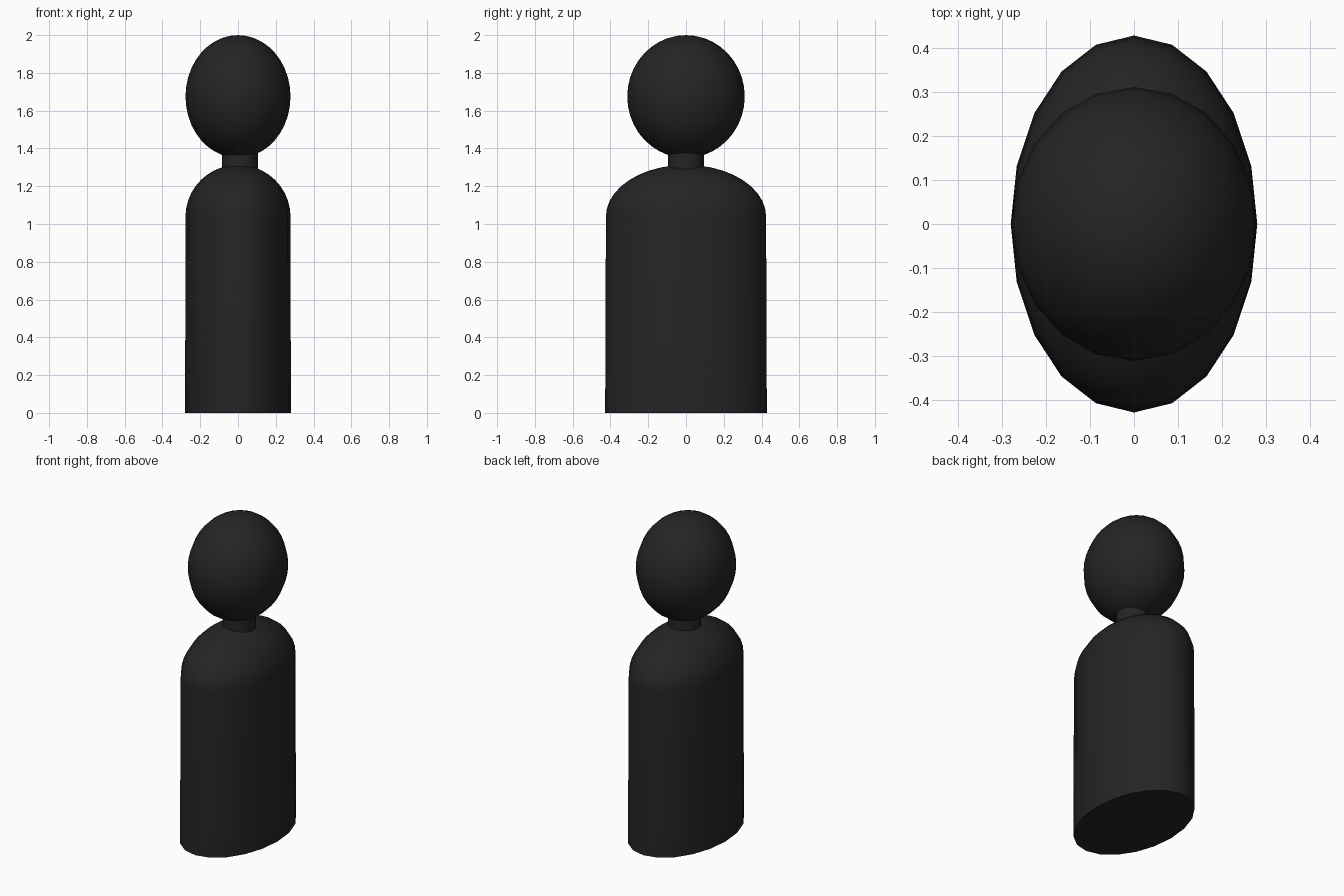
import bpy, bmesh
from math import sin, cos, pi, radians

if "Cube" in bpy.data.objects:
    bpy.data.objects.remove(bpy.data.objects["Cube"])

SIDES = 20

dark = bpy.data.materials.new("dark_plastic")
dark.diffuse_color = (0.018, 0.018, 0.018, 1)
dark.use_nodes = True
dark.node_tree.nodes["Principled BSDF"].inputs["Base Color"].default_value = dark.diffuse_color


def lathe(name, rings, bottom=None, top=None, center=(0, 0)):
    """Stack elliptical rings (rx, ry, z); close each end with a pole or a cap."""
    bm = bmesh.new()
    cx, cy = center
    loops = []
    for rx, ry, z in rings:
        loops.append([bm.verts.new((cx + rx * cos(2 * pi * i / SIDES),
                                    cy + ry * sin(2 * pi * i / SIDES), z))
                      for i in range(SIDES)])
    for a, b in zip(loops, loops[1:]):
        for i in range(SIDES):
            j = (i + 1) % SIDES
            bm.faces.new((a[i], a[j], b[j], b[i]))
    for loop, pole in ((loops[0], bottom), (loops[-1], top)):
        if pole is None:
            bm.faces.new(loop)
        else:
            tip = bm.verts.new((cx, cy, pole))
            for i in range(SIDES):
                bm.faces.new((loop[i], loop[(i + 1) % SIDES], tip))
    bmesh.ops.recalc_face_normals(bm, faces=bm.faces)
    mesh = bpy.data.meshes.new(name)
    bm.to_mesh(mesh)
    bm.free()
    mesh.materials.append(dark)
    obj = bpy.data.objects.new(name, mesh)
    bpy.context.collection.objects.link(obj)
    bpy.ops.object.select_all(action='DESELECT')
    obj.select_set(True)
    bpy.context.view_layer.objects.active = obj
    bpy.ops.object.shade_smooth_by_angle(angle=radians(50))
    return obj


# Body: nearly straight oval column with a domed shoulder
DOME = 10
body = [(0.28, 0.428, 0)]
for k in range(DOME):
    t = k * pi / 2 / DOME
    body.append((0.278 * cos(t), 0.424 * cos(t), 1.04 + 0.273 * sin(t)))
lathe("body", body, top=1.313)

# Neck: short cylinder, slightly off centre
lathe("neck", [(0.095, 0.095, 1.27), (0.095, 0.095, 1.39)], center=(0.01, 0))

# Head: egg-shaped ellipsoid
RINGS = 20
head = [(0.278 * sin(pi * k / RINGS), 0.311 * sin(pi * k / RINGS),
         1.675 - 0.325 * cos(pi * k / RINGS)) for k in range(1, RINGS)]
lathe("head", head, bottom=1.35, top=2.0)
